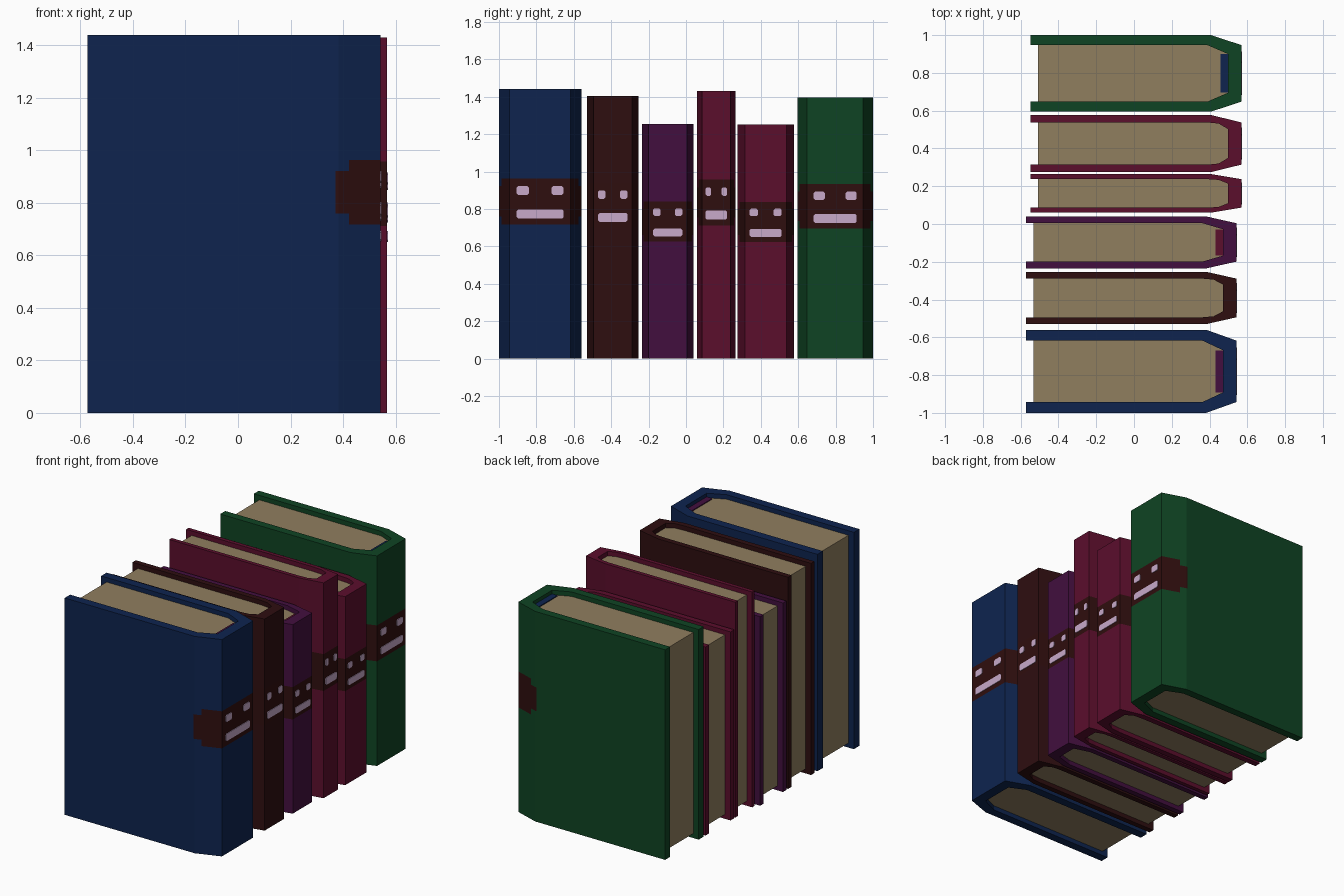
import bpy, bmesh
from mathutils import Vector

if "Cube" in bpy.data.objects:
    bpy.data.objects.remove(bpy.data.objects["Cube"])


def material(name, rgb):
    m = bpy.data.materials.new(name)
    lin = [((c / 255 + 0.055) / 1.055) ** 2.4 if c > 10 else c / 255 / 12.92 for c in rgb]
    m.diffuse_color = (*lin, 1)
    m.use_nodes = True
    m.node_tree.nodes["Principled BSDF"].inputs["Base Color"].default_value = m.diffuse_color
    return m


MATS = {n: material(n, c) for n, c in {
    "navy": (14, 36, 79), "brown": (46, 14, 16), "purple": (66, 15, 62),
    "crimson": (91, 14, 44), "green": (15, 68, 35), "paper": (144, 126, 95),
    "label_brown": (47, 14, 14), "pale_lilac": (200, 170, 202)}.items()}


def finish(bm, name, mats):
    bmesh.ops.recalc_face_normals(bm, faces=bm.faces)
    me = bpy.data.meshes.new(name)
    bm.to_mesh(me)
    bm.free()
    for m in mats:
        me.materials.append(MATS[m])
    ob = bpy.data.objects.new(name, me)
    bpy.context.collection.objects.link(ob)
    return me


def extruded(points, vec):
    """Closed outline extruded along vec."""
    bm = bmesh.new()
    f = bm.faces.new([bm.verts.new(p) for p in points])
    r = bmesh.ops.extrude_face_region(bm, geom=[f])
    bmesh.ops.translate(bm, vec=vec, verts=[g for g in r["geom"] if isinstance(g, bmesh.types.BMVert)])
    bmesh.ops.recalc_face_normals(bm, faces=bm.faces)
    return bm


def mirrored(half, yc):
    """Half outline (x, distance from book centre) -> full open path in y."""
    return [(x, yc - d) for x, d in half] + [(x, yc + d) for x, d in reversed(half)]


def book(name, colour, y0, y1, h, x0, strip=None):
    yc, w = (y0 + y1) / 2, y1 - y0
    t, r = 0.13 * w, w / 2                      # board thickness, half width
    xs = x0 + 1.115                             # spine face

    # Cover: C-shaped outline with a bevelled spine
    outer = mirrored([(x0, r), (xs - 0.16, r), (xs, r - t)], yc)
    inner_half = [(xs - 0.18, r - t), (xs - 0.07, r - 1.9 * t)]
    if strip is None:
        inner_half.insert(1, (xs - 0.12, r - 1.15 * t))
    inner = mirrored([(x0, r - t)] + inner_half, yc)
    bm = extruded([(x, y, 0) for x, y in outer + inner[::-1]], (0, 0, h))

    # Label band cut into the outside of the spine, with stepped side flaps
    for k in (0.498, 0.527, 0.64, 0.669):
        bmesh.ops.bisect_plane(bm, geom=bm.verts[:] + bm.edges[:] + bm.faces[:],
                               plane_co=(0, 0, k * h), plane_no=(0, 0, 1))
    for xc in (xs - 0.17, xs - 0.12):
        walls = [f for f in bm.faces if abs(f.normal.z) < 0.5]
        geom = list({e for f in walls for e in f.edges}) + list({v for f in walls for v in f.verts}) + walls
        bmesh.ops.bisect_plane(bm, geom=geom, plane_co=(xc, 0, 0), plane_no=(1, 0, 0))
    bm.normal_update()
    for f in bm.faces:
        c = f.calc_center_median()
        outside = f.normal.x > 0.03 or f.normal.y * (c.y - yc) > 0.5 * abs(c.y - yc)
        tall = c.x > xs - 0.12 and 0.498 * h < c.z < 0.669 * h
        flap = c.x > xs - 0.17 and 0.527 * h < c.z < 0.64 * h
        if outside and abs(f.normal.z) < 0.5 and (tall or flap):
            f.material_index = 1
    finish(bm, name + "_cover", [colour, "label_brown"])

    # Page block, set back from the cover edges
    pages = mirrored([(x0 + 0.04, r - t)] + inner_half, yc)
    finish(extruded([(x, y, 0.03) for x, y in pages], (0, 0, h - 0.06)), name + "_pages", ["paper"])

    # Head strip on top of the pages next to the spine
    if strip:
        a = r - 1.9 * t
        pts = [(xs - 0.11, yc - a), (xs - 0.07, yc - a), (xs - 0.07, yc + a), (xs - 0.11, yc + a)]
        finish(extruded([(x, y, h - 0.031) for x, y in pts], (0, 0, 0.007)), name + "_head_strip", [strip])

    # Eyes and mouth: thin plates with clipped corners
    def plate(part, a, b, k0, k1):
        ya, yb, za, zb, c = yc + a * w, yc + b * w, k0 * h, k1 * h, 0.008
        pts = [(ya + c, za), (yb - c, za), (yb, za + c), (yb, zb - c),
               (yb - c, zb), (ya + c, zb), (ya, zb - c), (ya, za + c)]
        finish(extruded([(xs - 0.002, y, z) for y, z in pts], (0.006, 0, 0)),
               name + part, ["pale_lilac"])
    plate("_left_eye", -0.284, -0.137, 0.608, 0.64)
    plate("_right_eye", 0.137, 0.284, 0.608, 0.64)
    plate("_mouth", -0.284, 0.284, 0.52, 0.554)


book("navy_book", "navy", -1.0, -0.56, 1.44, -0.573, "purple")
book("brown_book", "brown", -0.53, -0.253, 1.405, -0.573)
book("purple_book", "purple", -0.235, 0.04, 1.255, -0.573, "crimson")
book("thin_crimson_book", "crimson", 0.06, 0.264, 1.43, -0.547)
book("crimson_book", "crimson", 0.275, 0.577, 1.252, -0.547)
book("green_book", "green", 0.595, 1.0, 1.395, -0.547, "navy")
